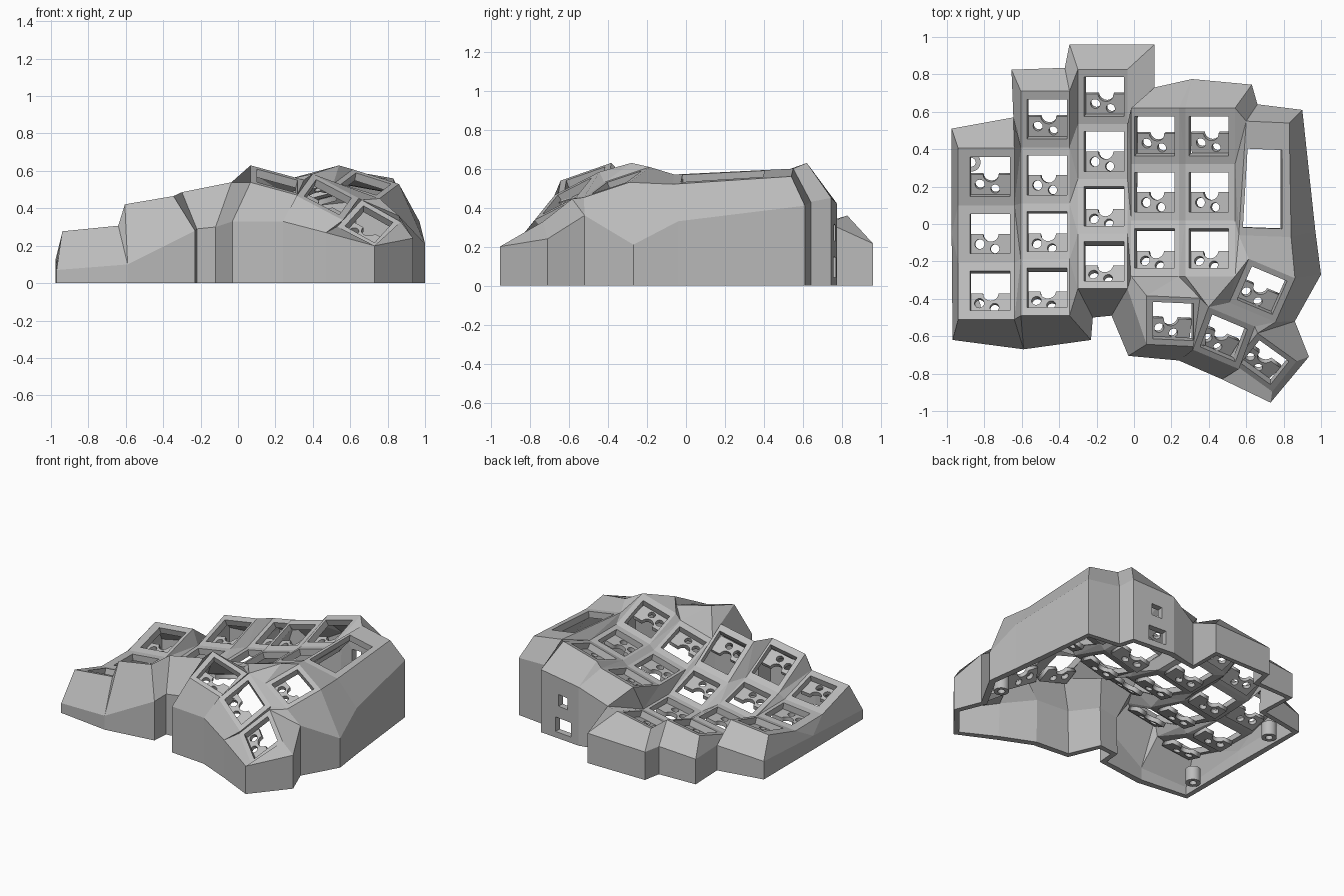
import bpy, bmesh, math
from mathutils import Vector, Matrix

cube = bpy.data.objects.get("Cube")
if cube:
    bpy.data.objects.remove(cube)

# One plastic colour
grey = bpy.data.materials.new("case grey")
grey.use_nodes = True
colour = (0.5, 0.5, 0.5, 1)
grey.diffuse_color = colour
grey.node_tree.nodes["Principled BSDF"].inputs["Base Color"].default_value = colour

bm = bmesh.new()
HOLE = 0.212
sockets = []


def add_object(name, mesh, matrix=None):
    obj = bpy.data.objects.new(name, mesh)
    bpy.context.collection.objects.link(obj)
    if matrix:
        obj.matrix_world = matrix
    if not mesh.materials:
        mesh.materials.append(grey)
    return obj


def face(*points):
    bm.faces.new([bm.verts.new(p) for p in points])


def ring(corners, u_range, v_range):
    """Four-sided panel with a four-sided opening."""
    fl, fr, br, bl = corners
    def at(u, v):
        return fl.lerp(fr, u).lerp(bl.lerp(br, u), v)
    (a, b), (c, d) = u_range, v_range
    inner = [at(a, c), at(b, c), at(b, d), at(a, d)]
    for i in range(4):
        j = (i + 1) % 4
        face(corners[i], corners[j], inner[j], inner[i])
    return inner


def key(corners, u_range, v_range):
    """Key panel, remembering where its switch socket goes."""
    fl, fr, br, bl = ring(corners, u_range, v_range)
    right = (fr - fl).normalized()
    normal = right.cross(bl - fl).normalized()
    place = Matrix((right, normal.cross(right), normal)).transposed().to_4x4()
    place.translation = (fl + fr + br + bl) / 4 - normal * 0.06
    sockets.append(place)


def web(left, right):
    """Triangle strip joining two chains of points."""
    i = j = 0
    while i < len(left) - 1 or j < len(right) - 1:
        step_left = j == len(right) - 1 or (
            i < len(left) - 1
            and (left[i + 1] - right[j]).length < (right[j + 1] - left[i]).length)
        if step_left:
            face(left[i], right[j], left[i + 1])
            i += 1
        else:
            face(left[i], right[j], right[j + 1])
            j += 1


class Column:
    """Concave column of keys; l and r are its side edges, front to back."""

    def __init__(self, x, wide_l, wide_r, front, pitch, rows, low_y, low_z, curve, roll):
        ys = [front + pitch * i for i in range(rows + 1)]
        def edge(dx):
            return [Vector((x + dx, y, low_z + curve * (y - low_y) ** 2 + roll * dx)) for y in ys]
        self.l, self.r = edge(-wide_l), edge(wide_r)
        width = wide_l + wide_r
        u = ((wide_l - HOLE / 2) / width, (wide_l + HOLE / 2) / width)
        margin = (1 - HOLE / pitch) / 2
        for i in range(rows):
            key([self.l[i], self.r[i], self.r[i + 1], self.l[i + 1]], u, (margin, 1 - margin))


def thumb(centre, across, along):
    """Thumb key corners: front left, front right, back right, back left."""
    c, r, f = Vector(centre), Vector(across) * 0.65, Vector(along) * 0.65
    corners = [c - r - f, c + r - f, c + r + f, c - r + f]
    key(corners, (0.12, 0.88), (0.12, 0.88))
    return corners


# Finger columns
A = Column(-0.77, 0.17, 0.13, -0.51, 0.305, 3, -0.045, 0.19, 0.48, 0.1)
B = Column(-0.465, 0.14, 0.12, -0.49, 0.30, 4, 0.217, 0.195, 0.5, 0.17)
C = Column(-0.16, 0.14, 0.125, -0.345, 0.293, 4, 0.38, 0.225, 0.55, 0.2)
D = Column(0.11, 0.125, 0.13, -0.28, 0.30, 3, 0.17, 0.37, 0.55, 0.27)
E = Column(0.40, 0.125, 0.14, -0.28, 0.30, 3, 0.17, 0.47, 0.6, 0.27)
web(A.r, B.l[:-1])
web(B.r, C.l)
web(C.r[:-1], D.l)
web(D.r, E.l)

# Thumb cluster
FL, FR, BR, BL = range(4)
T = thumb((0.21, -0.52, 0.545), (0.22, -0.01, -0.06), (0, 0.2, 0.07))
U = thumb((0.48, -0.61, 0.46), (0.19, -0.08, -0.1), (0.065, 0.175, 0.09))
V = thumb((0.70, -0.74, 0.315), (0.16, -0.115, -0.09), (0.1, 0.125, 0.11))
W = thumb((0.685, -0.355, 0.53), (0.19, -0.08, -0.06), (0.08, 0.18, 0.06))

# Display panel with its tall window
P = [Vector(p) for p in ((0.56, -0.06, 0.57), (0.84, -0.07, 0.52), (0.83, 0.54, 0.56), (0.6, 0.55, 0.6))]
ring(P, (0.07, 0.83), (0.07, 0.76))

# Webs around thumb cluster and display
face(T[FR], U[FL], U[BL], T[BR])
face(U[FR], V[FL], V[BL], U[BR])
face(U[BL], U[BR], W[FR], W[FL])
face(U[BR], V[BL], W[FR])
face(W[BL], W[BR], P[FR], P[FL])
face(C.r[0], T[FL], T[BL], D.l[0])
web([T[BL], T[BR], U[BL], W[FL], W[BL]], [D.l[0], D.r[0], E.l[0], E.r[0], P[FL]])
web(E.r, [P[FL], P[BL]])

# Outer wall: rim points and the shoulder below them, round the case
wall = [
    ([A.l[0]], (-0.97, -0.62, 0.07)),
    ([A.r[0], B.l[0]], (-0.59, -0.67, 0.10)),
    ([B.r[0]], (-0.23, -0.62, 0.28)),
    ([C.l[0]], (-0.22, -0.5, 0.29)),
    ([C.r[0]], (-0.12, -0.49, 0.30)),
    ([T[FL]], (-0.03, -0.705, 0.33)),
    ([T[FR], U[FL]], (0.24, -0.73, 0.33)),
    ([U[FR], V[FL]], (0.47, -0.83, 0.27)),
    ([V[FR]], (0.73, -0.955, 0.2)),
    ([V[BR]], (0.935, -0.71, 0.24)),
    ([V[BL], W[FR]], (0.86, -0.52, 0.36)),
    ([W[BR]], (1, -0.27, 0.21)),
    ([P[FR]], (0.97, -0.04, 0.33)),
    ([P[BR]], (0.9, 0.61, 0.41)),
    ([P[BL]], (0.66, 0.64, 0.43)),
    ([E.r[3]], (0.63, 0.745, 0.45)),
    ([E.l[3], D.r[3]], (0.31, 0.775, 0.42)),
    ([D.l[3], C.r[3]], (0.11, 0.73, 0.32)),
    ([C.r[4]], (0.11, 0.96, 0.215)),
    ([C.l[4]], (-0.345, 0.96, 0.2)),
    ([B.r[4]], (-0.37, 0.835, 0.2)),
    ([B.l[4]], (-0.655, 0.825, 0.18)),
    ([B.l[3], A.r[3]], (-0.645, 0.57, 0.18)),
    ([A.l[3]], (-0.975, 0.51, 0.13)),
    ([A.l[2], A.l[1]], (-0.975, -0.05, 0.1)),
]
for i, (tops, shoulder) in enumerate(wall):
    next_tops, next_shoulder = wall[(i + 1) % len(wall)]
    m, n = Vector(shoulder), Vector(next_shoulder)
    ground_m, ground_n = Vector((m.x, m.y, 0)), Vector((n.x, n.y, 0))
    for a, b in zip(tops, tops[1:]):
        face(a, b, m)
    face(tops[-1], next_tops[0], n, m)
    if tops[0] is E.r[3]:
        # Cable ports, one above the other
        half_m, half_n = m.lerp(ground_m, 0.55), n.lerp(ground_n, 0.55)
        ring([ground_n, ground_m, half_m, half_n], (0.2, 0.62), (0.22, 0.75))
        ring([half_n, half_m, m, n], (0.3, 0.54), (0.15, 0.5))
    else:
        face(m, n, ground_n, ground_m)

# Case shell, thickened inwards
bmesh.ops.remove_doubles(bm, verts=bm.verts, dist=0.0005)
bmesh.ops.recalc_face_normals(bm, faces=bm.faces)
if sum(f.normal.z * f.calc_area() for f in bm.faces) < 0:
    bmesh.ops.reverse_faces(bm, faces=bm.faces)
shell_mesh = bpy.data.meshes.new("case_shell")
bm.to_mesh(shell_mesh)
bm.free()
shell = add_object("case_shell", shell_mesh)
solid = shell.modifiers.new("thickness", "SOLIDIFY")
solid.thickness = 0.045
solid.offset = -1


def flat_shape(name, outlines, half_depth):
    """Filled outline with holes, given depth."""
    curve = bpy.data.curves.new(name, "CURVE")
    curve.dimensions = "2D"
    curve.fill_mode = "BOTH"
    curve.extrude = half_depth
    for points in outlines:
        spline = curve.splines.new("POLY")
        spline.points.add(len(points) - 1)
        for point, (x, y) in zip(spline.points, points):
            point.co = (x, y, 0, 1)
        spline.use_cyclic_u = True
    helper = bpy.data.objects.new(name, curve)
    bpy.context.collection.objects.link(helper)
    graph = bpy.context.evaluated_depsgraph_get()
    mesh = bpy.data.meshes.new_from_object(helper.evaluated_get(graph))
    bpy.data.objects.remove(helper)
    return mesh


def circle(x, y, radius, sides=20):
    turn = math.tau / sides
    return [(x + radius * math.cos(i * turn), y + radius * math.sin(i * turn)) for i in range(sides)]


# Switch sockets: half plates with pin holes and a centre notch
notch = [(0.042 * math.cos(i * math.pi / 8), -0.042 * math.sin(i * math.pi / 8)) for i in range(9)]
tab = [(-0.115, 0), (-0.115, -0.12), (0.115, -0.12), (0.115, 0)] + notch
socket_mesh = flat_shape("switch_socket", [tab, circle(-0.06, -0.055, 0.026), circle(0.022, -0.08, 0.024)], 0.015)
for place in sockets:
    add_object("switch_socket", socket_mesh, place)

# Screw posts inside the case
post_mesh = flat_shape("screw_post", [circle(0, 0, 0.05), circle(0, 0, 0.024)], 0.05)
for x, y in ((-0.87, 0.33), (-0.87, -0.44), (0.85, -0.33)):
    add_object("screw_post", post_mesh, Matrix.Translation((x, y, 0.05)))
